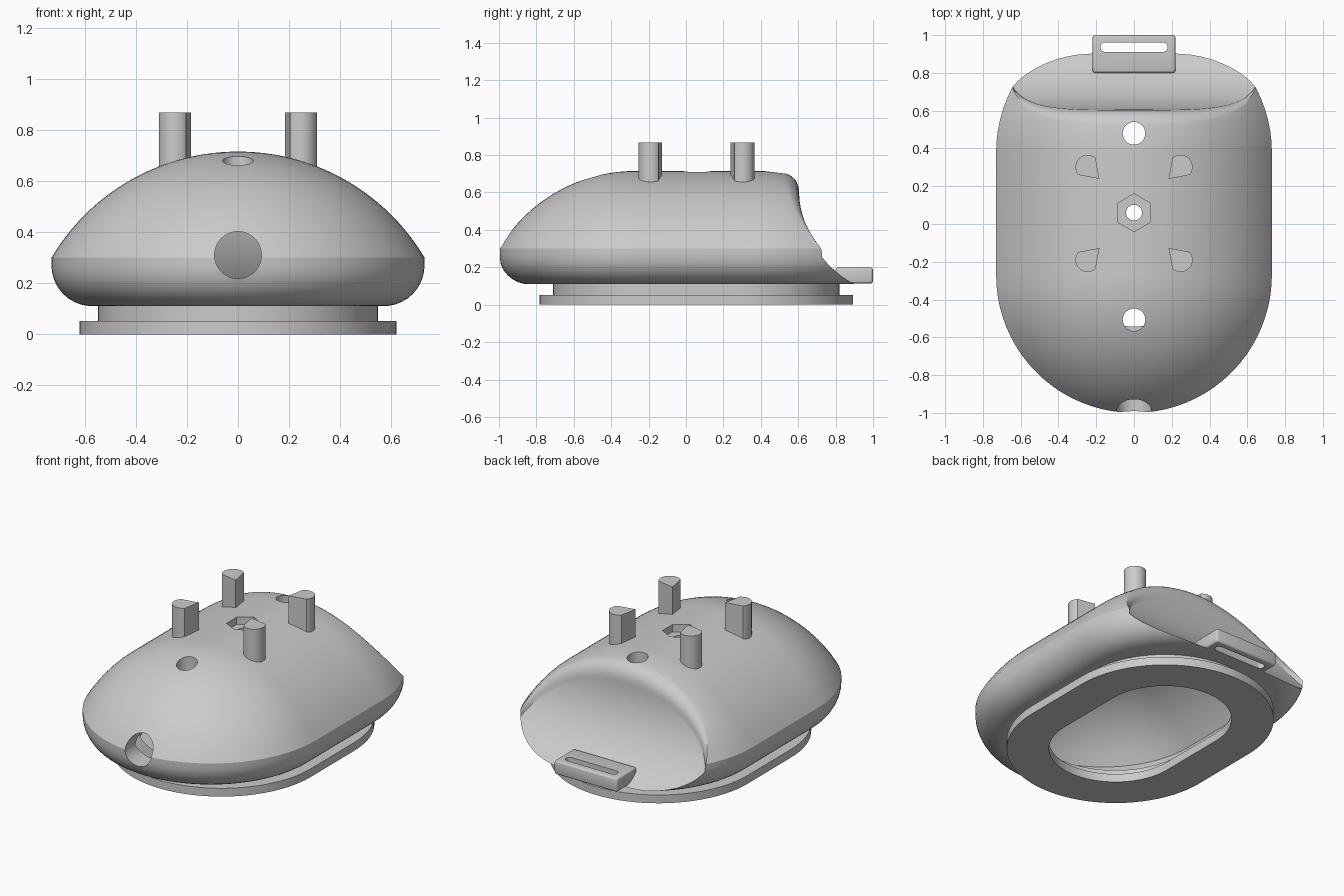
import bpy, bmesh
from math import sin, cos, pi, sqrt, radians

if "Cube" in bpy.data.objects:
    bpy.data.objects.remove(bpy.data.objects["Cube"])


def loft(name, rings, closed=False):
    """Skin equal-length point rings; cap the ends or close into a tube."""
    bm = bmesh.new()
    vs = [[bm.verts.new(p) for p in r] for r in rings]
    n = len(vs[0])
    pairs = list(zip(vs, vs[1:])) + ([(vs[-1], vs[0])] if closed else [])
    for a, b in pairs:
        for i in range(n):
            j = (i + 1) % n
            bm.faces.new((a[i], a[j], b[j], b[i]))
    if not closed:
        bm.faces.new(vs[0][::-1])
        bm.faces.new(vs[-1])
    bmesh.ops.recalc_face_normals(bm, faces=bm.faces)
    me = bpy.data.meshes.new(name)
    bm.to_mesh(me)
    bm.free()
    ob = bpy.data.objects.new(name, me)
    bpy.context.collection.objects.link(ob)
    return ob


def stadium(r, z, front, back, n=40):
    a = [pi + pi * i / n for i in range(n + 1)]
    return ([(r * cos(t), front + r * sin(t), z) for t in a] +
            [(-r * cos(t), back - r * sin(t), z) for t in a])


def prism(name, pts, z0, z1):
    return loft(name, [[(x, y, z) for x, y in pts] for z in (z0, z1)])


def circle(x, y, r, n, start=0.0):
    return [(x + r * cos(start + 2 * pi * i / n), y + r * sin(start + 2 * pi * i / n)) for i in range(n)]


def activate(ob):
    bpy.ops.object.select_all(action='DESELECT')
    ob.select_set(True)
    bpy.context.view_layer.objects.active = ob


def cut(ob, cutter):
    m = ob.modifiers.new("cut", 'BOOLEAN')
    m.operation, m.solver, m.object = 'DIFFERENCE', 'EXACT', cutter
    activate(ob)
    bpy.ops.object.modifier_apply(modifier=m.name)
    bpy.data.objects.remove(cutter)


def smooth(ob, deg=28):
    activate(ob)
    bpy.ops.object.shade_smooth_by_angle(angle=radians(deg))


def dome(rx, z0, ztop, n):
    """Arc from (rx, z0) up to the crown."""
    h = ztop - z0
    R = (rx * rx + h * h) / (2 * h)
    out = []
    for i in range(n + 1):
        r = max(rx * (1 - i / n), 0.006)
        out.append((r, ztop - R + sqrt(R * R - r * r)))
    return out


# scoop that hollows the back; its top lip is rounded to follow the dome
def scoop(name, R, lip):
    def yc(z):
        return 1.159 - sqrt(R * R - min(z - 0.6, 0) ** 2)
    rings = []
    for k in range(49):
        x = -0.8 + 1.6 * k / 48
        zt = 0.6
        for _ in range(8):
            r2 = min(x * x + (yc(zt - lip / 2) - 0.05 - 0.38) ** 2, 0.73 ** 2)
            zt = -0.135 + sqrt(0.7225 - r2)
        z0 = zt - lip
        p = [(yc(0.1 + (z0 - 0.1) * i / 24), 0.1 + (z0 - 0.1) * i / 24) for i in range(25)]
        y0 = p[-1][0]
        for i in range(1, 9):
            t = i / 8
            p.append((y0 - lip * t * t,
                      (1 - t) ** 2 * z0 + 2 * t * (1 - t) * (zt - 0.005) + t * t * (zt + 0.012)))
        p += [(y0 - lip, 1.0), (1.4, 1.0), (1.4, 0.1)]
        rings.append([(x, y, z) for y, z in p])
    return loft(name, rings)


# domed body
prof = [(0.57 + 0.16 * sin(pi / 2 * i / 10), 0.27 - 0.16 * cos(pi / 2 * i / 10)) for i in range(11)]
prof += dome(0.73, 0.30, 0.715, 28)
body = loft("body_shell", [stadium(r, z, -0.27, 0.38) for r, z in prof])
cut(body, scoop("scoop_cutter", 0.554, 0.10))

# inner cavity, kept a wall thickness away from the scoop
inner = [(0.47, 0.05, -0.165, 0.275), (0.47, 0.13, -0.165, 0.275), (0.57, 0.19, -0.27, 0.38)]
inner += [(r, z, -0.27, 0.38) for r, z in dome(0.63, 0.29, 0.62, 16)]
cavity = loft("cavity_cutter", [stadium(*q) for q in inner])
cut(cavity, scoop("inner_scoop_cutter", 0.64, 0.02))
cut(body, cavity)

# top holes, hexagonal nut pocket and front port
for y, r in ((0.48, 0.06), (0.06, 0.042), (-0.507, 0.06)):
    cut(body, prism("hole_cutter", circle(0, y, r, 32), 0.3, 1.0))
cut(body, prism("hex_cutter", circle(0, 0.06, 0.1, 6, pi / 2), 0.665, 1.0))
port = circle(0, 0.31, 0.092, 40)
cut(body, loft("port_cutter", [[(x, y, z) for x, z in port] for y in (-1.2, -0.75)]))
smooth(body)

# stepped foot ring
ring = [(0.38, 0), (0.62, 0), (0.62, 0.052), (0.547, 0.052), (0.547, 0.125),
        (0.47, 0.125), (0.47, 0.052), (0.38, 0.052)]
foot = loft("foot_ring", [stadium(r, z, -0.163, 0.273) for r, z in ring], closed=True)
smooth(foot)

# four pegs, each with its square corner towards the centre
arc = [radians(-41 + 172 * i / 20) for i in range(21)]
peg_shape = [(-0.063, -0.063)] + [(0.064 * cos(t), 0.064 * sin(t)) for t in arc]
for sx in (-1, 1):
    for sy in (-1, 1):
        pts = [(sx * (0.246 + x), 0.056 + sy * (0.246 + y)) for x, y in peg_shape]
        smooth(prism("peg", pts, 0.65, 0.868))

# strap loop at the back
loop = prism("strap_loop", [(-0.22, 0.8), (0.22, 0.8), (0.22, 1.0), (-0.22, 1.0)], 0.113, 0.2)
bev = loop.modifiers.new("bevel", 'BEVEL')
bev.width, bev.segments = 0.015, 3
activate(loop)
bpy.ops.object.modifier_apply(modifier=bev.name)
half = [-pi / 2 + pi * i / 10 for i in range(11)]
slot = [(0.153 + 0.025 * cos(t), 0.936 + 0.025 * sin(t)) for t in half]
slot += [(-x, y) for x, y in reversed(slot)]
cut(loop, prism("slot_cutter", slot, 0.0, 0.4))
smooth(loop)
